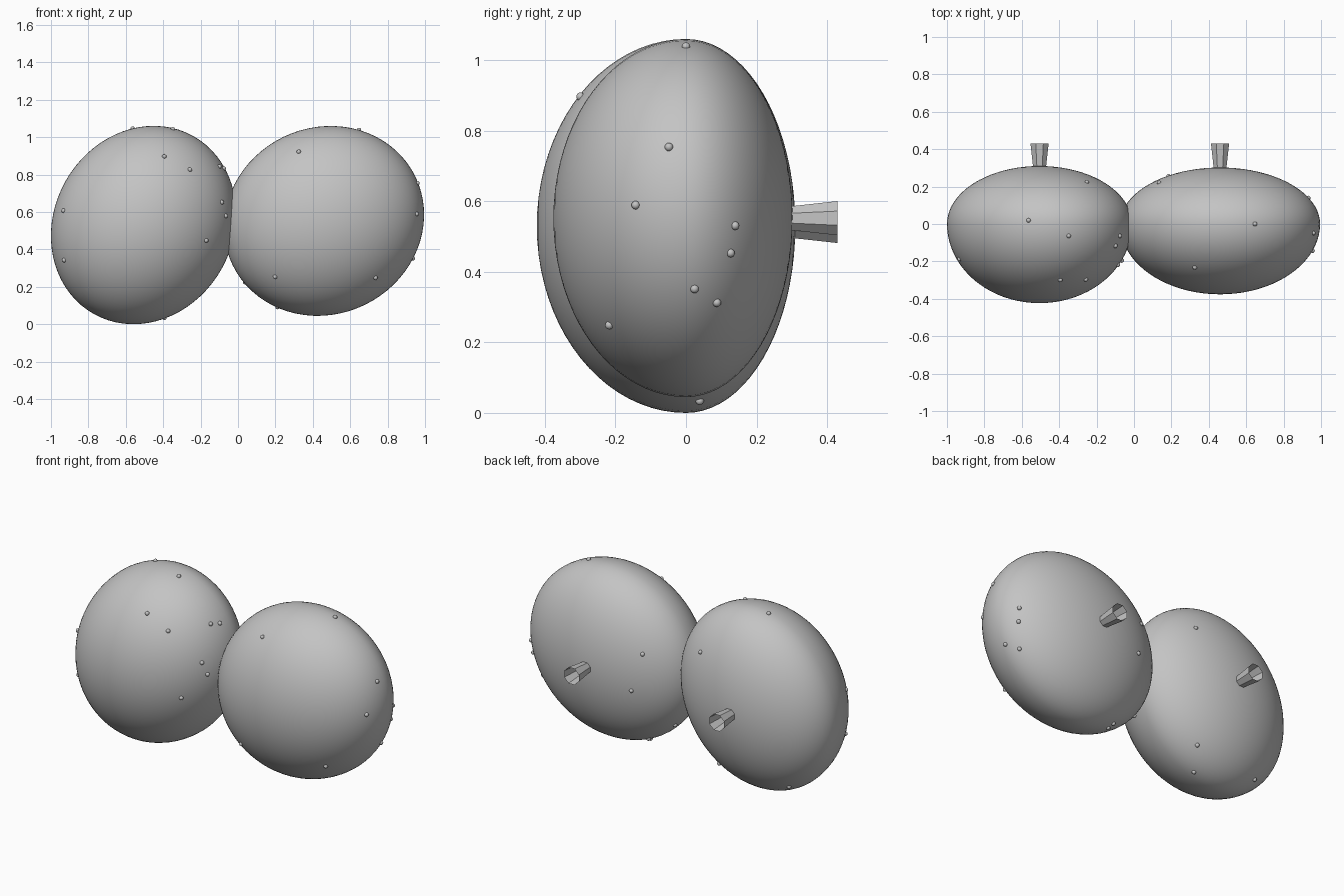
import bpy, bmesh, math
from mathutils import Vector, Matrix

if "Cube" in bpy.data.objects:
    bpy.data.objects.remove(bpy.data.objects["Cube"])

grey = bpy.data.materials.new("plain_grey")
grey.diffuse_color = (0.55, 0.55, 0.55, 1)
grey.use_nodes = True
grey.node_tree.nodes["Principled BSDF"].inputs["Base Color"].default_value = grey.diffuse_color


def finish(name, bm, smooth):
    me = bpy.data.meshes.new(name)
    bm.to_mesh(me)
    bm.free()
    me.materials.append(grey)
    for p in me.polygons:
        p.use_smooth = smooth
    ob = bpy.data.objects.new(name, me)
    bpy.context.collection.objects.link(ob)
    return ob


# Lobes: centre x/z, major and minor radius, tilt of major axis, front and back depth
LOBES = {
    "left": dict(cx=-0.505, cz=0.53, a=0.545, b=0.479, ang=60.9, front=0.423, back=0.31),
    "right": dict(cx=0.46, cz=0.552, a=0.543, b=0.499, ang=25.7, front=0.376, back=0.302),
}


def to_world(L, p):
    """Unit sphere direction (major, minor, frontward) to the lobe surface."""
    c, s = math.cos(math.radians(L["ang"])), math.sin(math.radians(L["ang"]))
    u, w = p[0] * L["a"], p[1] * L["b"]
    y = -p[2] * (L["front"] if p[2] > 0 else L["back"])
    return Vector((L["cx"] + u * c - w * s, y, L["cz"] + u * s + w * c))


def onto_surface(L, x, y, z):
    """Push a rough point radially onto the lobe surface."""
    c, s = math.cos(math.radians(L["ang"])), math.sin(math.radians(L["ang"]))
    dx, dz = x - L["cx"], z - L["cz"]
    p = Vector(((dx * c + dz * s) / L["a"], (dz * c - dx * s) / L["b"],
                -y / (L["front"] if y < 0 else L["back"])))
    return to_world(L, p.normalized())


# Small beads scattered over each lobe (approximate x, y, z)
BEADS = {
    "left": [(-.565, .02, 1.06), (-.345, -.065, 1.055), (-.39, -.31, .91), (-.25, -.305, .835),
             (-.09, -.12, .85), (-.065, -.065, .84), (-.075, -.225, .655), (-.055, -.2, .58),
             (-.16, -.305, .445), (-.95, -.195, .61), (-.945, -.195, .335), (-.39, .04, .02),
             (-.25, .225, .81), (-.33, .145, .14), (-.76, .11, .10)],
    "right": [(.655, 0, 1.06), (.32, -.24, .935), (.975, -.05, .76), (.97, -.147, .59),
              (.95, .025, .345), (.745, -.225, .238), (.2, -.25, .255), (.02, .05, .21),
              (.19, .07, .085), (.2, .035, .07), (.945, .143, .53), (.94, .13, .45),
              (.91, .092, .30), (.135, .22, .69), (.18, .26, .47)],
}

for side, L in LOBES.items():
    # Rounded lobe, deeper at the front than the back
    bm = bmesh.new()
    bmesh.ops.create_uvsphere(bm, u_segments=72, v_segments=40, radius=1)
    for v in bm.verts:
        v.co = to_world(L, v.co.copy())
    finish(side + "_lobe", bm, True)

    # Beads
    bm = bmesh.new()
    for pt in BEADS[side]:
        bmesh.ops.create_uvsphere(bm, u_segments=12, v_segments=8, radius=0.012,
                                  matrix=Matrix.Translation(onto_surface(L, *pt)))
    finish(side + "_beads", bm, True)

    # Flared open eight-sided stem on the back
    bm = bmesh.new()
    rings = []
    for y, r in ((0.25, 0.031), (0.43, 0.0525)):
        rings.append([bm.verts.new((L["cx"] + r * math.cos(t), y, L["cz"] + r * math.sin(t)))
                      for t in (math.radians(22.5 + 45 * i) for i in range(8))])
    for i in range(8):
        j = (i + 1) % 8
        bm.faces.new((rings[0][i], rings[1][i], rings[1][j], rings[0][j]))
    bmesh.ops.recalc_face_normals(bm, faces=bm.faces)
    finish(side + "_stem", bm, False)
